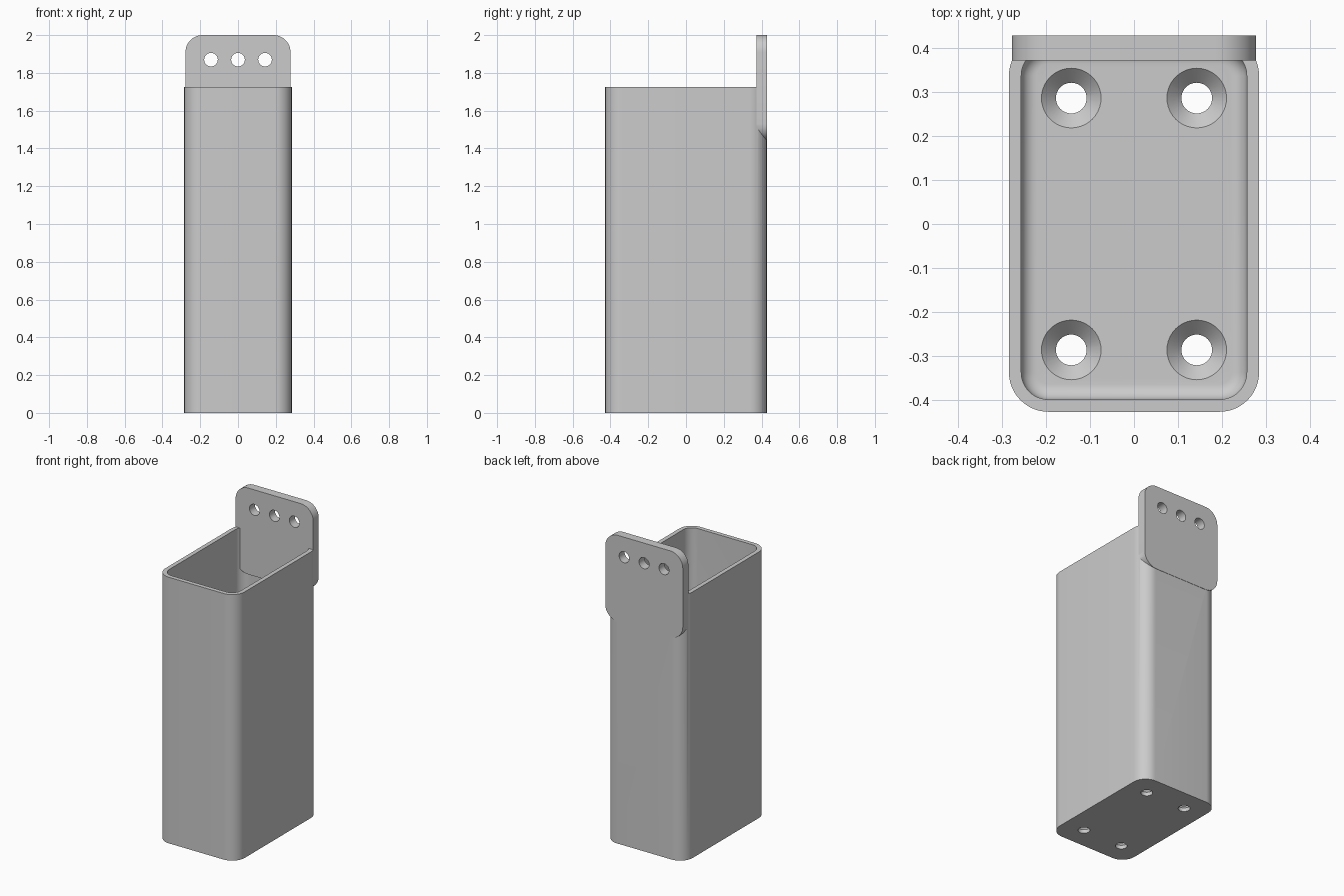
import bpy
import bmesh
from math import sin, cos, pi, radians
from mathutils import Matrix, Vector

cube = bpy.data.objects.get("Cube")
if cube:
    bpy.data.objects.remove(cube, do_unlink=True)

HALF_X, HALF_Y, HEIGHT = 0.285, 0.428, 1.725
WALL, FLOOR, FILLET = 0.028, 0.057, 0.035
CORNER = 0.09

grey = bpy.data.materials.new("plain_grey")
grey.use_nodes = True
colour = (0.6, 0.6, 0.6, 1)
grey.diffuse_color = colour
grey.node_tree.nodes["Principled BSDF"].inputs["Base Color"].default_value = colour


def rounded_rect(hx, hy, r, steps=12):
    """Counter-clockwise outline of a rectangle with round corners."""
    pts = []
    for i, (sx, sy) in enumerate([(1, 1), (-1, 1), (-1, -1), (1, -1)]):
        for k in range(steps + 1):
            a = (i + k / steps) * pi / 2
            pts.append((sx * (hx - r) + r * cos(a), sy * (hy - r) + r * sin(a)))
    return pts


def circle(r, n=40):
    return [(r * cos(2 * pi * k / n), r * sin(2 * pi * k / n)) for k in range(n)]


def loft(name, sections, matrix=Matrix()):
    """Closed solid through a stack of (outline, height) sections."""
    bm = bmesh.new()
    rings = [[bm.verts.new(matrix @ Vector((x, y, z))) for x, y in outline]
             for outline, z in sections]
    for low, high in zip(rings, rings[1:]):
        for i in range(len(low)):
            j = (i + 1) % len(low)
            bm.faces.new((low[i], low[j], high[j], high[i]))
    bm.faces.new(rings[0][::-1])
    bm.faces.new(rings[-1])
    bmesh.ops.recalc_face_normals(bm, faces=bm.faces)
    mesh = bpy.data.meshes.new(name)
    bm.to_mesh(mesh)
    bm.free()
    mesh.materials.append(grey)
    obj = bpy.data.objects.new(name, mesh)
    bpy.context.collection.objects.link(obj)
    return obj


def combine(target, tool, operation):
    mod = target.modifiers.new("combine", 'BOOLEAN')
    mod.operation, mod.solver, mod.object = operation, 'EXACT', tool
    bpy.context.view_layer.objects.active = target
    bpy.ops.object.modifier_apply(modifier=mod.name)
    bpy.data.objects.remove(tool, do_unlink=True)


# Outer body
outline = rounded_rect(HALF_X, HALF_Y, CORNER)
holder = loft("holder_body", [(outline, 0), (outline, HEIGHT)])

# Cavity with a filleted floor edge
sections = []
for k in range(9):
    a = k / 8 * pi / 2
    inset = WALL + FILLET * (1 - sin(a))
    sections.append((rounded_rect(HALF_X - inset, HALF_Y - inset, CORNER - inset),
                     FLOOR + FILLET * (1 - cos(a))))
sections.append((sections[-1][0], HEIGHT + 0.1))
combine(holder, loft("cavity_cutter", sections), 'DIFFERENCE')

# Mounting plate on the back wall, standing above the rim
upright = Matrix.Rotation(radians(90), 4, 'X')
plate_shape = rounded_rect(0.278, 0.28, CORNER)
plate = loft("mounting_plate", [(plate_shape, -0.43), (plate_shape, -0.373)],
             Matrix.Translation((0, 0, 1.72)) @ upright)
combine(holder, plate, 'UNION')

# Three screw holes through the plate
for x in (-0.143, 0, 0.143):
    hole = loft("plate_hole_cutter", [(circle(0.036), -0.5), (circle(0.036), -0.3)],
                Matrix.Translation((x, 0, 1.87)) @ upright)
    combine(holder, hole, 'DIFFERENCE')

# Four countersunk holes through the floor
for x in (-0.143, 0.143):
    for y in (-0.287, 0.287):
        sink = [(circle(0.035), -0.05), (circle(0.035), FLOOR - 0.033),
                (circle(0.068), FLOOR), (circle(0.068), FLOOR + 0.05)]
        combine(holder, loft("floor_hole_cutter", sink, Matrix.Translation((x, y, 0))),
                'DIFFERENCE')

bpy.ops.object.select_all(action='DESELECT')
holder.select_set(True)
bpy.context.view_layer.objects.active = holder
bpy.ops.object.shade_smooth_by_angle(angle=radians(30))
